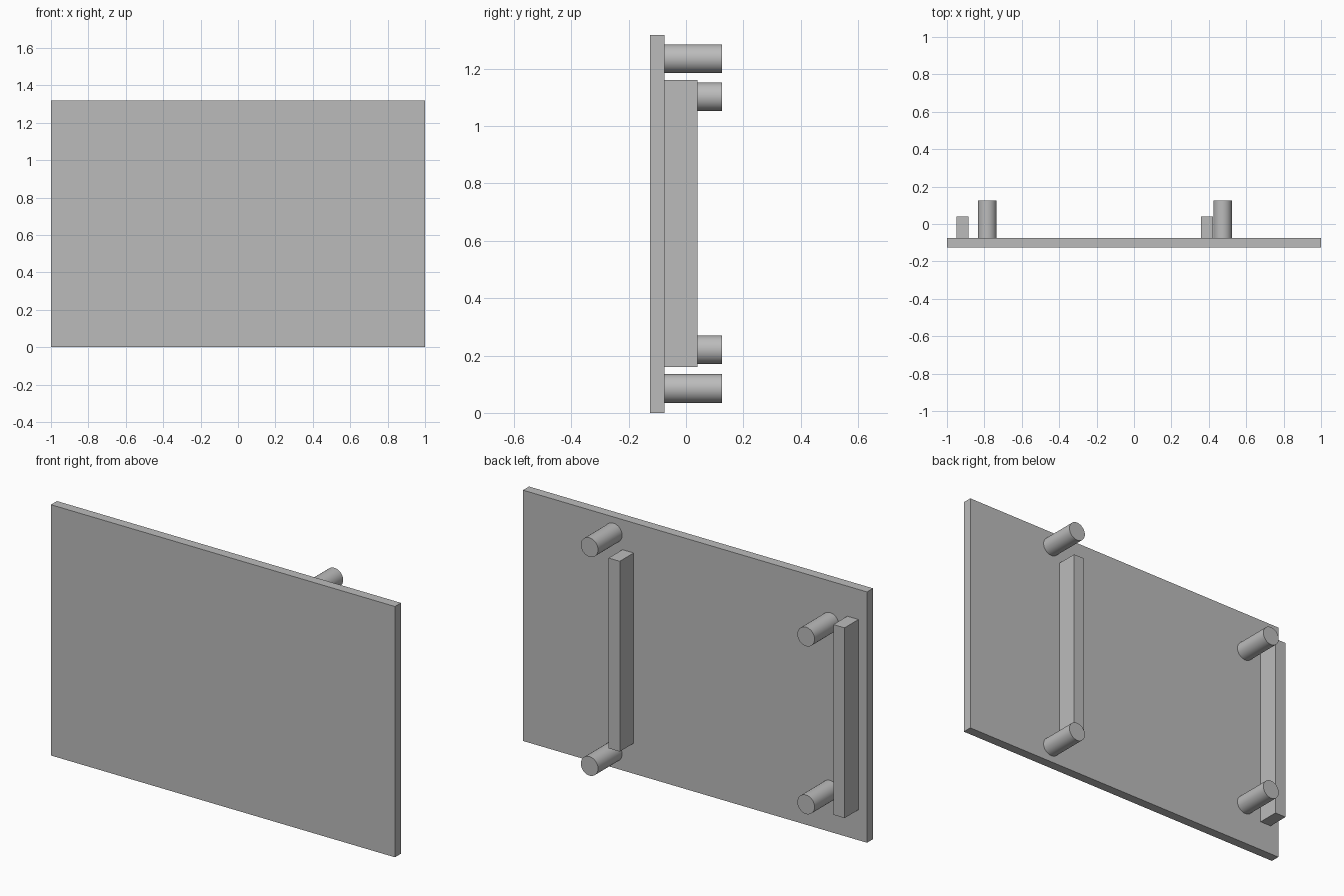
import bpy, math

if "Cube" in bpy.data.objects:
    bpy.data.objects.remove(bpy.data.objects["Cube"])

grey = bpy.data.materials.new("plain grey")
grey.diffuse_color = (0.5, 0.5, 0.5, 1)
grey.use_nodes = True
grey.node_tree.nodes["Principled BSDF"].inputs["Base Color"].default_value = grey.diffuse_color


def box(name, x0, x1, y0, y1, z0, z1):
    bpy.ops.mesh.primitive_cube_add(
        size=1, location=((x0 + x1) / 2, (y0 + y1) / 2, (z0 + z1) / 2))
    ob = bpy.context.object
    ob.name = name
    ob.scale = (x1 - x0, y1 - y0, z1 - z0)
    bpy.ops.object.transform_apply(location=False, rotation=False, scale=True)
    ob.data.materials.append(grey)


def peg(name, x, z, y0=-0.075, y1=0.125):
    bpy.ops.mesh.primitive_cylinder_add(
        vertices=48, radius=0.05, depth=y1 - y0,
        location=(x, (y0 + y1) / 2, z), rotation=(math.pi / 2, 0, 0))
    ob = bpy.context.object
    ob.name = name
    bpy.ops.object.shade_smooth_by_angle(angle=math.radians(30))
    ob.data.materials.append(grey)


# Flat front panel
box("panel", -1, 1, -0.125, -0.075, 0, 1.318)

# Upright bars on the back
for side, x in (("left", -0.95), ("right", 0.357)):
    box(side + "_bar", x, x + 0.065, -0.075, 0.04, 0.16, 1.16)

# Round pegs beside the bars
for side, x, heights in (("left", -0.785, (0.22, 1.102)),
                         ("right", 0.474, (0.085, 1.235))):
    for level, z in zip(("lower", "upper"), heights):
        peg(f"{side}_{level}_peg", x, z)
